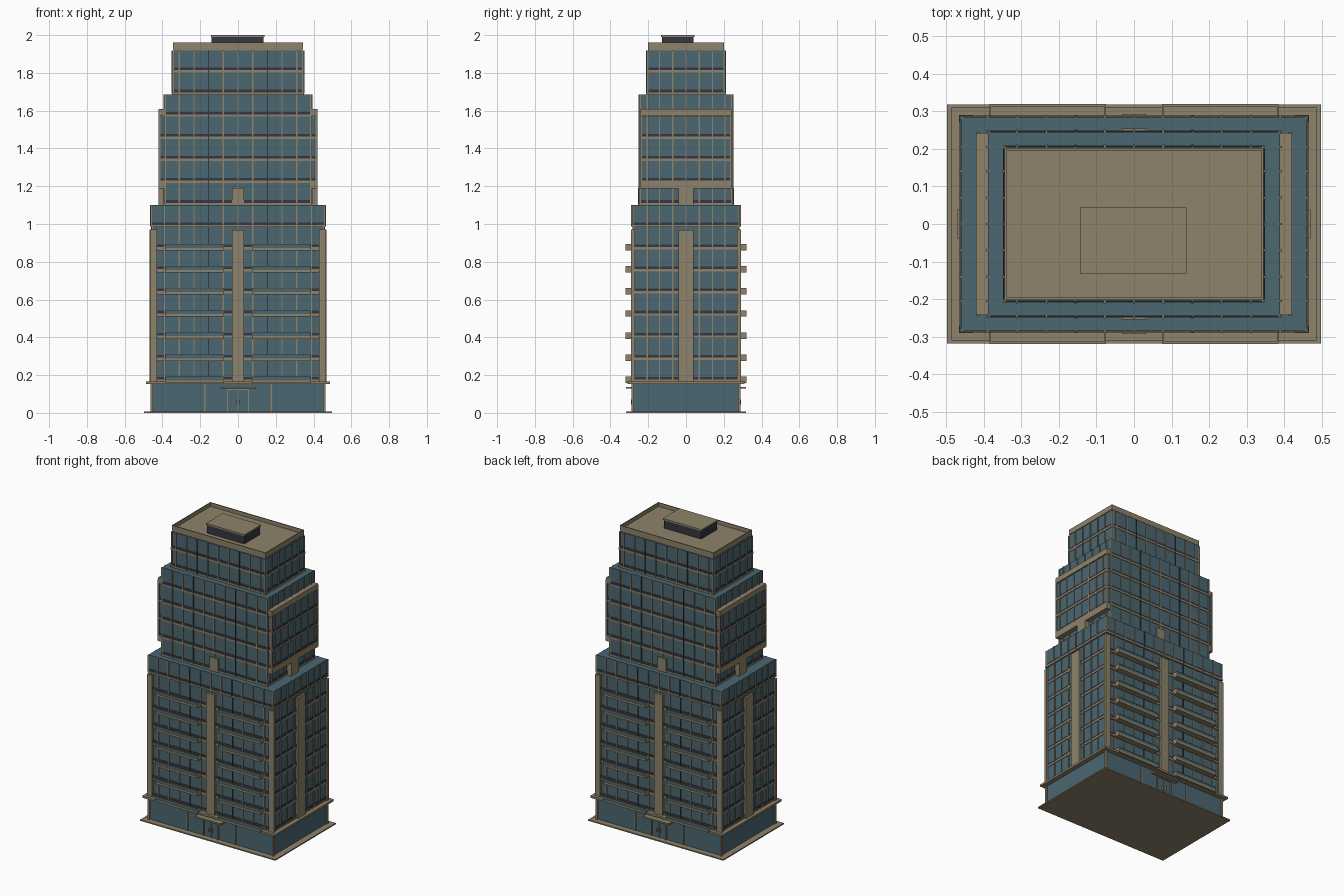
import bpy, bmesh

if "Cube" in bpy.data.objects:
    bpy.data.objects.remove(bpy.data.objects["Cube"])


def material(name, rgb):
    m = bpy.data.materials.new(name)
    m.diffuse_color = (*rgb, 1)
    m.use_nodes = True
    m.node_tree.nodes["Principled BSDF"].inputs["Base Color"].default_value = m.diffuse_color
    return m


GLASS = material("blue_glass", (0.070, 0.135, 0.165))
STONE = material("tan_stone", (0.270, 0.225, 0.145))
DARK = material("dark_metal", (0.035, 0.038, 0.050))


def boxes(name, mat, items):
    """One object made of boxes given as (x0, x1, y0, y1, z0, z1)."""
    bm = bmesh.new()
    for x0, x1, y0, y1, z0, z1 in items:
        for v in bmesh.ops.create_cube(bm, size=1)["verts"]:
            v.co = (x0 + (v.co.x + .5) * (x1 - x0),
                    y0 + (v.co.y + .5) * (y1 - y0),
                    z0 + (v.co.z + .5) * (z1 - z0))
    me = bpy.data.meshes.new(name)
    bm.to_mesh(me)
    bm.free()
    me.materials.append(mat)
    ob = bpy.data.objects.new(name, me)
    bpy.context.collection.objects.link(ob)
    return ob


def block(hx, hy, z0, z1):
    return (-hx, hx, -hy, hy, z0, z1)


def mirror_x(items):
    return items + [(-b, -a, c, d, e, f) for a, b, c, d, e, f in items]


def mirror_y(items):
    return items + [(a, b, -d, -c, e, f) for a, b, c, d, e, f in items]


def both(items):
    return mirror_y(mirror_x(items))


BASE, PITCH = 0.17, 0.117


def floor_z(i):
    return BASE + i * PITCH


# Ground floor: plinth, lobby glass, posts, overhanging slab
boxes("plinth", STONE, [block(.497, .318, 0, .008)])
boxes("lobby_glass", GLASS, [block(.455, .28, .008, .155)])
boxes("lobby_posts", STONE, both([(.45, .463, .275, .288, .008, .155),
                                  (.172, .18, .275, .286, .008, .155)]))
boxes("lobby_roof_slab", STONE, [block(.486, .31, .153, .166)])

# Entrances on front and back
boxes("entrance_frame", STONE, both([(.052, .058, .278, .287, .008, .125)])
      + mirror_y([(-.058, .058, .278, .287, .122, .127),
                  (-.002, .002, .278, .285, .008, .122)]))
boxes("door_handles", STONE, both([(.007, .011, .28, .292, .045, .07)]))
boxes("entrance_canopy", STONE, mirror_y([(-.095, .095, .278, .318, .128, .138)]))


# Tiers of repeating floors: (name, half x, half y, first floor, last floor)
TIERS = [("lower", .455, .278, 0, 6), ("terrace", .46, .284, 7, 7),
         ("middle", .388, .245, 8, 12), ("upper", .345, .205, 13, 14)]
MULLIONS_X = [0, .078, .233, .311, .389]
MULLIONS_Y = [0, .07, .14, .205]

for name, hx, hy, first, last in TIERS:
    panes, slabs, bands = [], [], []
    for i in range(first, last + 1):
        z = floor_z(i)
        panes.append(block(hx, hy, z + .005, z + .111))
        slabs.append(block(hx + .004, hy + .004, z - .006, z + .006))
        bands.append(block(hx + .002, hy + .002, z + .006, z + .02))
    boxes(name + "_glass", GLASS, panes)
    boxes(name + "_floor_slabs", STONE, slabs)
    boxes(name + "_sill_bands", DARK, bands)
    z0, z1 = floor_z(first), floor_z(last) + .111
    fins = [(x - .003, x + .003, hy - .01, hy + .006, z0, z1)
            for x in MULLIONS_X if x < hx - .01]
    ends = [(hx - .01, hx + .006, y - .003, y + .003, z0, z1)
            for y in MULLIONS_Y if y < hy - .01]
    corner = [(hx - .006, hx + .003, hy - .006, hy + .003, z0, z1)]
    boxes(name + "_mullions", STONE, both(fins + ends + corner))
    boxes(name + "_dark_mullions", DARK,
          both([(.153, .158, hy - .01, hy + .006, z0, z1)]))

# Stone piers in the middle of each side, and corner plates
boxes("lower_piers", STONE,
      mirror_y([(-.032, .032, .27, .292, .166, .967)])
      + mirror_x([(.445, .469, -.039, .039, .166, .967)]))
boxes("middle_piers", STONE,
      mirror_y([(-.032, .032, .235, .254, 1.1, 1.19)])
      + mirror_x([(.38, .42, -.039, .039, 1.1, 1.19)]))
boxes("lower_corner_plates", STONE, both([(.428, .466, .27, .29, .166, .972)]))

# Balconies on front and back
slabs, rails, ends = [], [], []
for i in range(7):
    z = floor_z(i)
    slabs.append((.075, .385, .275, .319, z - .012, z + .002))
    slabs.append((.385, .425, .275, .287, z - .012, z + .002))
    rails.append((.079, .381, .313, .317, z + .002, z + .02))
    ends += [(.075, .079, .275, .319, z, z + .022),
             (.381, .385, .275, .319, z, z + .022)]
    ends.append((.075, .385, .312, .319, z + .019, z + .022))
boxes("balcony_slabs", STONE, both(slabs))
boxes("balcony_glass_rails", GLASS, both(rails))
boxes("balcony_rail_frames", STONE, both(ends))

# Projecting bays on the short sides of the middle tier
bay_glass, bay_slabs, bay_bands = [], [], []
for i in range(9, 12):
    z = floor_z(i)
    bay_glass.append((.38, .415, -.238, .238, z, z + .111))
    bay_slabs.append((.38, .42, -.242, .242, z - .006, z + .006))
    bay_bands.append((.38, .417, -.24, .24, z + .006, z + .02))
bay_slabs += [(.38, .42, -.242, .242, 1.188, 1.225),
              (.38, .42, -.242, .242, 1.572, 1.608)]
boxes("bay_glass", GLASS, mirror_x(bay_glass))
boxes("bay_slabs", STONE, mirror_x(bay_slabs))
boxes("bay_sill_bands", DARK, mirror_x(bay_bands))
boxes("bay_mullions", STONE, both(
    [(.405, .42, y - .003, y + .003, 1.2, 1.6) for y in MULLIONS_Y]
    + [(.41, .42, .234, .243, 1.19, 1.6)]))

# Roof with raised rim and plant room
boxes("roof_deck", STONE, [block(.34, .2, 1.915, 1.935)])
boxes("roof_rim", STONE, mirror_y([(-.345, .345, .196, .202, 1.925, 1.96)])
      + mirror_x([(.339, .345, -.202, .202, 1.925, 1.96)]))
boxes("plant_room", DARK, [(-.139, .135, -.127, .039, 1.93, 1.992)])
boxes("plant_room_cap", STONE, [(-.144, .14, -.132, .044, 1.99, 2.0)])
